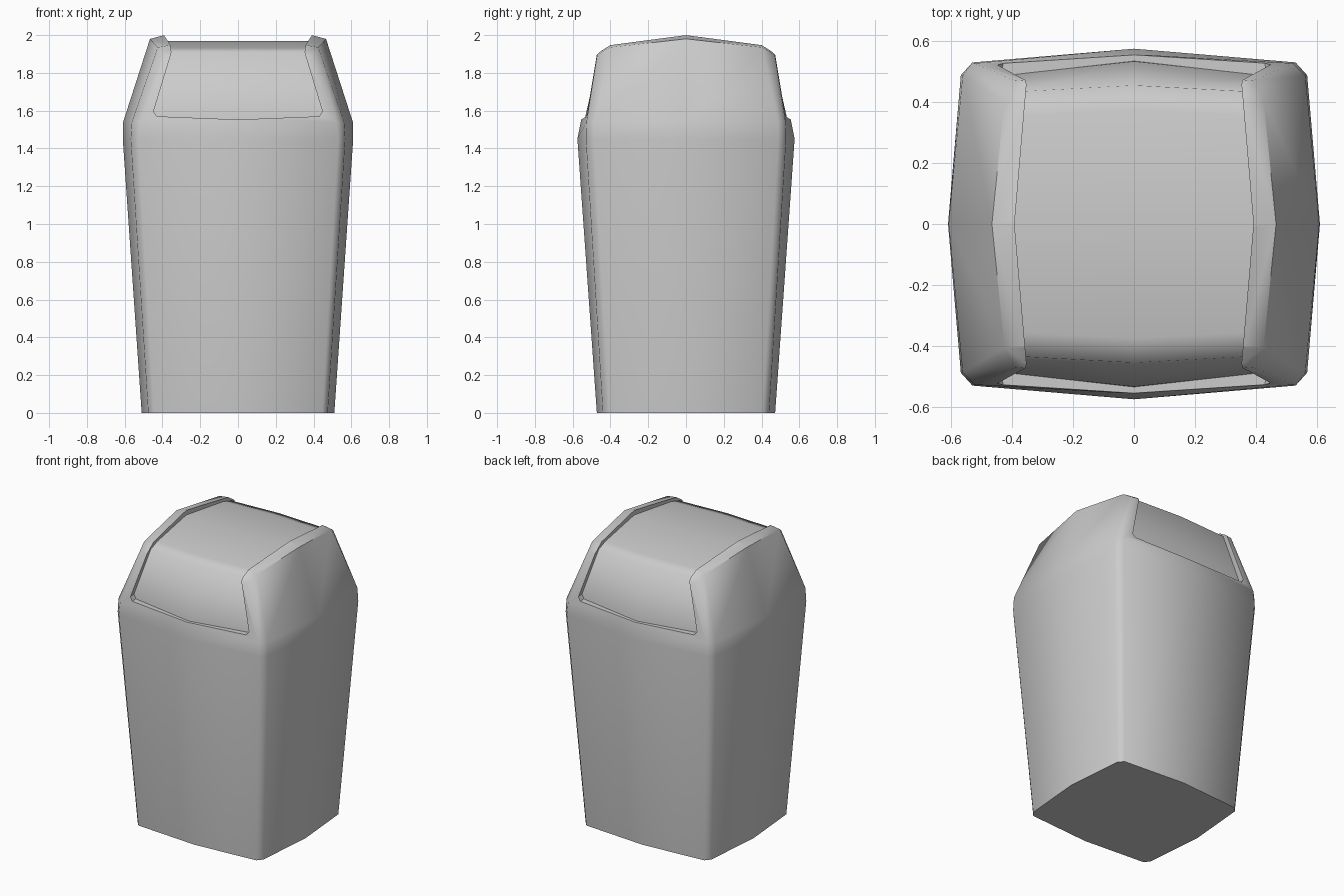
import bpy, bmesh, math

if "Cube" in bpy.data.objects:
    bpy.data.objects.remove(bpy.data.objects["Cube"])


def loft(name, rings, split_caps=False):
    """Skin a stack of closed rings and cap both ends."""
    bm = bmesh.new()
    rows = [[bm.verts.new(p) for p in r] for r in rings]
    n = len(rows[0])
    for a, b in zip(rows, rows[1:]):
        for i in range(n):
            j = (i + 1) % n
            bm.faces.new((a[i], a[j], b[j], b[i]))
    bm.faces.new(rows[0][::-1])
    top = rows[-1]
    if split_caps:
        # fold the top cap along y = 0
        bm.faces.new(top[:n // 2 + 1])
        bm.faces.new(top[n // 2:] + top[:1])
    else:
        bm.faces.new(top)
    bmesh.ops.recalc_face_normals(bm, faces=bm.faces)
    me = bpy.data.meshes.new(name)
    bm.to_mesh(me)
    bm.free()
    ob = bpy.data.objects.new(name, me)
    bpy.context.collection.objects.link(ob)
    return ob


def select(ob):
    bpy.ops.object.select_all(action='DESELECT')
    ob.select_set(True)
    bpy.context.view_layer.objects.active = ob


def ring(side, corner_a, corner_b, front):
    """Bulged square with cut corners, from one quarter; starts at +x."""
    q = [corner_a, corner_b]
    (sx, sz), (fy, fz) = side, front
    m = lambda p, kx, ky: (p[0] * kx, p[1] * ky, p[2])
    return ([(sx, 0, sz)] + [m(p, 1, 1) for p in q] + [(0, fy, fz)]
            + [m(p, -1, 1) for p in q[::-1]] + [(-sx, 0, sz)]
            + [m(p, -1, -1) for p in q] + [(0, -fy, fz)]
            + [m(p, 1, -1) for p in q[::-1]])


# Outer shell: tapered body, shoulders, top rims
shell = loft("bin_body", [
    ring((.51, 0), (.475, .405, 0), (.445, .44, 0), (.472, 0)),
    ring((.61, 1.45), (.568, .488, 1.45), (.53, .53, 1.45), (.575, 1.45)),
    ring((.608, 1.54), (.562, .487, 1.54), (.522, .527, 1.54), (.557, 1.54)),
    ring((.466, 1.98), (.425, .405, 1.935), (.39, .47, 1.895), (.50, 1.895)),
    ring((.39, 2.0), (.36, .40, 1.947), (.335, .455, 1.915), (.485, 1.915)),
], split_caps=True)


# Through-cutter for the front and back flap openings
def opening(y, grow):
    half = [(.435, 1.57), (.452, 1.595), (.352, 1.91), (.352, 2.3)]
    return ([(0, y, 1.553)] + [(x + grow, y, z) for x, z in half]
            + [(-x - grow, y, z) for x, z in half[::-1]])


cutter = loft("opening_cutter", [opening(-.7, -.02), opening(0, .04), opening(.7, -.02)])
cutter.hide_render = True
cutter.hide_viewport = False
mod = shell.modifiers.new("opening", 'BOOLEAN')
mod.operation = 'DIFFERENCE'
mod.solver = 'EXACT'
mod.object = cutter
select(shell)
bpy.ops.object.modifier_apply(modifier=mod.name)
bpy.data.objects.remove(cutter)


# Recessed lid: front flap, roof and back flap in one skin
def lid_section(s):
    yb, yc = (.533, .455) if s == 0 else (.483, .435)
    half = [(.47, yb + .006, 1.50), (.46, yb, 1.57), (.365, yc, 1.91), (.375, yc - .08, 1.932)]
    return ([(s * x, -y, z) for x, y, z in half] + [(s * .41, 0, 1.968)]
            + [(s * x, y, z) for x, y, z in half[::-1]])


lid = loft("flap_lid", [lid_section(s) for s in (-1, 0, 1)])

for ob in (shell, lid):
    select(ob)
    bpy.ops.object.shade_smooth_by_angle(angle=math.radians(48 if ob is shell else 65))
